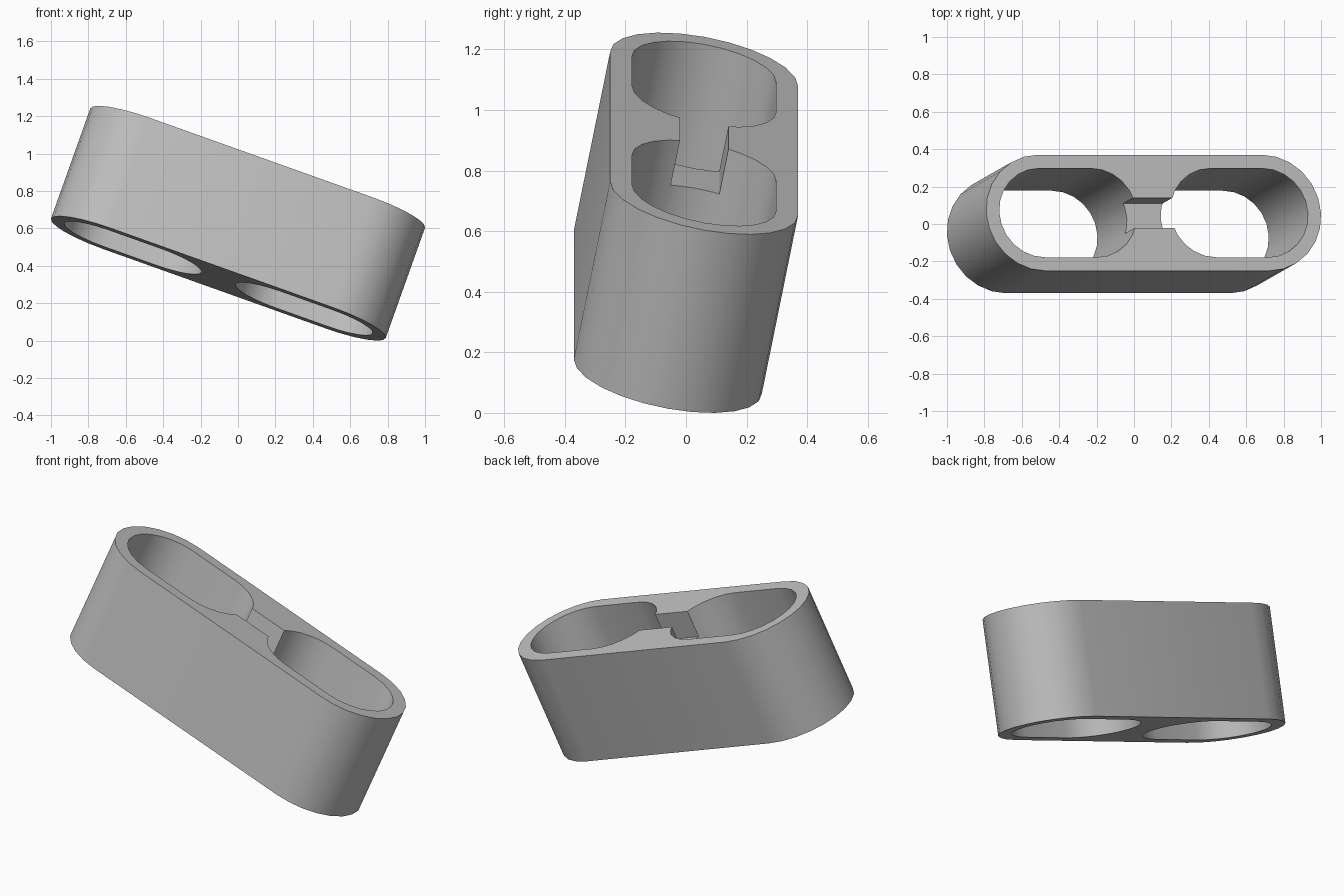
import bpy, bmesh
from math import sin, cos, pi, atan2
from mathutils import Vector, Matrix

cube = bpy.data.objects.get("Cube")
if cube:
    bpy.data.objects.remove(cube, do_unlink=True)

# Main dimensions in the block's own frame
HALF_HEIGHT = 0.3185
END_OFFSET = 0.634      # centre of the outer rounded ends
OUTER_RADIUS = 0.316
HOLE_RADIUS = 0.242
HOLE_STRAIGHT = 0.148   # half length of a pocket's straight part
SLOT_DEPTH = 0.16
SLOT_WIDTH = 0.163

grey = bpy.data.materials.new("plain_grey")
grey.use_nodes = True
colour = (0.52, 0.52, 0.52, 1)
grey.diffuse_color = colour
grey.node_tree.nodes["Principled BSDF"].inputs["Base Color"].default_value = colour


def stadium(name, centre, half_straight, radius, half_height, steps=12):
    """Upright prism with a round-ended outline."""
    bm = bmesh.new()
    ring = []
    for side in (1, -1):
        for i in range(steps + 1):
            a = -pi / 2 + pi * i / steps
            ring.append(bm.verts.new((centre + side * (half_straight + radius * cos(a)),
                                      side * radius * sin(a), -half_height)))
    base = bm.faces.new(ring)
    top = bmesh.ops.extrude_face_region(bm, geom=[base])["geom"]
    bmesh.ops.translate(bm, vec=(0, 0, 2 * half_height),
                        verts=[g for g in top if isinstance(g, bmesh.types.BMVert)])
    bmesh.ops.recalc_face_normals(bm, faces=bm.faces)
    return make_object(name, bm)


def make_object(name, bm):
    mesh = bpy.data.meshes.new(name)
    bm.to_mesh(mesh)
    bm.free()
    mesh.materials.append(grey)
    obj = bpy.data.objects.new(name, mesh)
    bpy.context.collection.objects.link(obj)
    return obj


# Outer block
body = stadium("double_pocket_block", 0, END_OFFSET, OUTER_RADIUS, HALF_HEIGHT)

# Two through pockets sharing their outer arc centres with the block
cutters = [stadium("pocket_cutter", s * (END_OFFSET - HOLE_STRAIGHT),
                   HOLE_STRAIGHT, HOLE_RADIUS, 0.5) for s in (-1, 1)]

# Notch across the bridge between the pockets
bm = bmesh.new()
bmesh.ops.create_cube(bm, size=1, matrix=Matrix.Translation(
    (0, 0, HALF_HEIGHT + 0.2 - SLOT_DEPTH)) @ Matrix.Diagonal((0.4, SLOT_WIDTH, 0.4, 1)))
cutters.append(make_object("notch_cutter", bm))

# Cut, then discard the cutters
bpy.context.view_layer.objects.active = body
for cutter in cutters:
    cutter.hide_render = True
    mod = body.modifiers.new("cut", 'BOOLEAN')
    mod.operation = 'DIFFERENCE'
    mod.solver = 'EXACT'
    mod.object = cutter
    bpy.ops.object.modifier_apply(modifier=mod.name)
for cutter in cutters:
    bpy.data.objects.remove(cutter, do_unlink=True)

# Smooth walls, sharp rims
bpy.ops.object.select_all(action='DESELECT')
body.select_set(True)
bpy.ops.object.shade_smooth_by_angle(angle=pi / 6)

# Tilt the block: long axis stays in the xz plane
up = Vector((0.33, 0.188, 0.925)).normalized()
pitch = atan2(up.x, up.z)
along = Vector((cos(pitch), 0, -sin(pitch)))
across = up.cross(along)
rotation = Matrix((along, across, up)).transposed()
body.data.transform(rotation.to_4x4())
lowest = min(v.co.z for v in body.data.vertices)
body.data.transform(Matrix.Translation((0, 0, -lowest)))
